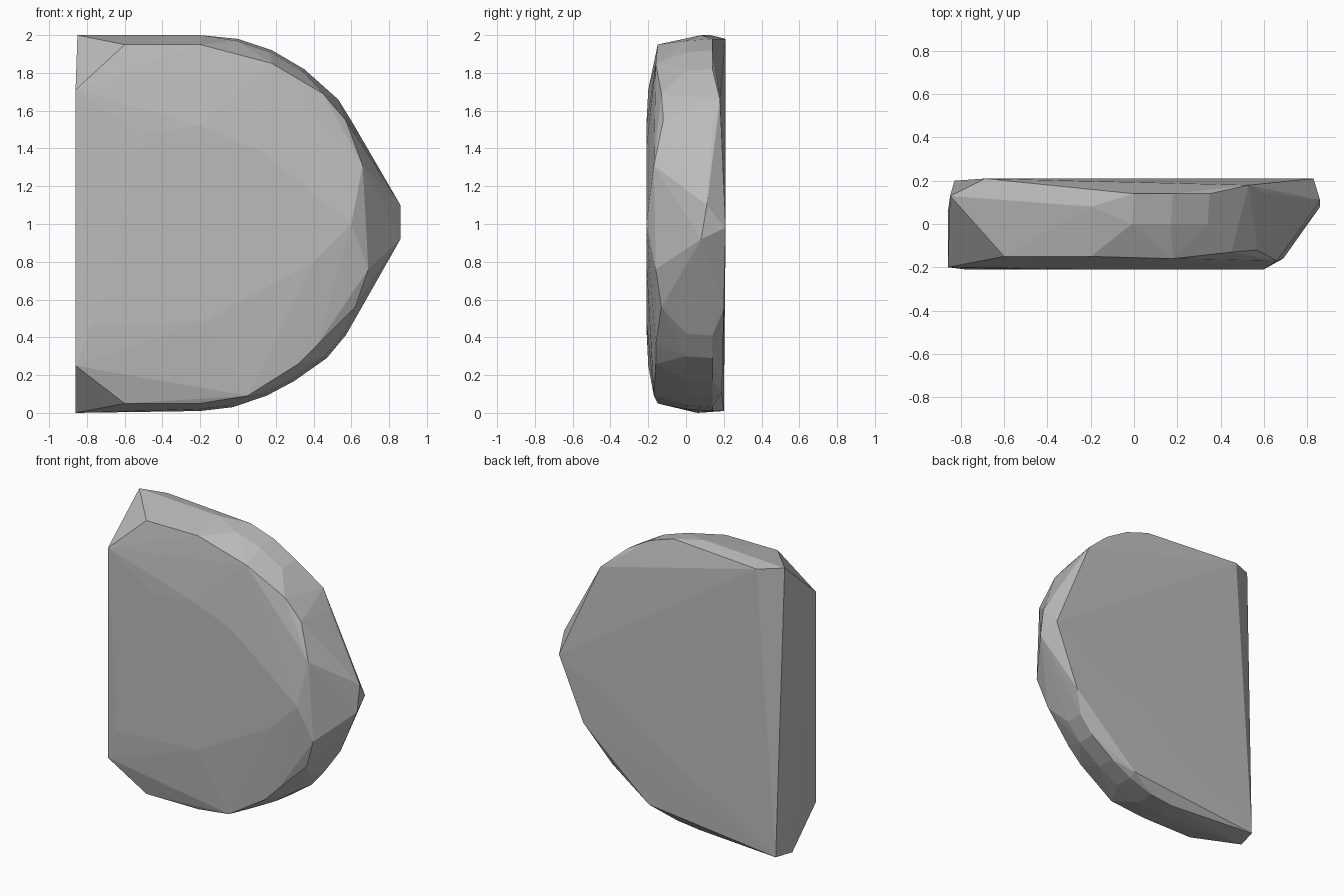
import bpy
import bmesh

# Remove the default object only
default_cube = bpy.data.objects.get("Cube")
if default_cube:
    bpy.data.objects.remove(default_cube, do_unlink=True)


def make_material(name, colour):
    """Plain flat material, visible in both viewport and render."""
    material = bpy.data.materials.new(name)
    material.use_nodes = True
    material.diffuse_color = colour
    for node in material.node_tree.nodes:
        if node.type == "BSDF_PRINCIPLED":
            node.inputs["Base Color"].default_value = colour
    return material


def at_depth(profile, depth):
    """Place a flat (x, z) profile at one depth."""
    return [(x, depth, z) for x, z in profile]


def build_hull(name, points, material):
    """Wrap a faceted solid tightly around the guide profiles."""
    mesh = bpy.data.meshes.new(name)
    shape = bmesh.new()
    for point in points:
        shape.verts.new(point)
    bmesh.ops.convex_hull(shape, input=shape.verts[:])
    loose = [vert for vert in shape.verts if not vert.link_faces]
    bmesh.ops.delete(shape, geom=loose, context="VERTS")
    bmesh.ops.recalc_face_normals(shape, faces=shape.faces[:])
    for face in shape.faces:
        face.smooth = False
    shape.to_mesh(mesh)
    shape.free()
    mesh.materials.append(material)
    slab = bpy.data.objects.new(name, mesh)
    bpy.context.scene.collection.objects.link(slab)
    return slab


# Nearly flat front plateau
front_plateau = [(-0.78, 0.46), (-0.17, 0.49), (0.4, 0.8), (0.6, 1),
                 (0.1, 1.4), (-0.2, 1.52), (-0.5, 1.48)]

# Bevelled front edge, running round from the straight side
front_edge = [(-0.86, -0.2, 0.25), (-0.6, -0.15, 0.05), (-0.2, -0.15, 0.05),
              (0.05, -0.17, 0.09), (0.32, -0.16, 0.26), (0.42, -0.16, 0.36),
              (0.62, -0.13, 0.56), (0.69, -0.16, 0.76), (0.66, -0.17, 1.31),
              (0.57, -0.12, 1.55), (0.45, -0.13, 1.69), (0.18, -0.16, 1.85),
              (-0.2, -0.15, 1.95), (-0.6, -0.15, 1.95), (-0.86, -0.2, 1.71)]

# Curved rim: lower arc, blunt tip, upper arc
lower_rim = [(-0.2, 0.01), (-0.03, 0.03), (0.15, 0.09), (0.3, 0.17),
             (0.47, 0.29), (0.57, 0.41), (0.65, 0.55)]
blunt_tip = [(0.86, 0.08, 0.92), (0.86, 0.11, 1.1), (0.83, 0.21, 0.98)]
upper_rim = [(0, 1.98), (0.18, 1.92), (0.35, 1.82), (0.52, 1.65),
             (0.61, 1.53)]

# Corners of the flat back and of the straight side
back_corners = [(-0.69, 0.21, 1.98), (0.53, 0.18, 1.66), (0.65, 0.2, 0.55),
                (0.15, 0.19, 0.11), (-0.83, 0.2, 0.01)]
side_corners = [(-0.86, 0.06, 0), (-0.85, 0.13, 2), (-0.2, 0.08, 2)]

# The rim has a near and a far row of facets, the near row slightly inset
near_rim = [(x - 0.01, 0, z + (0.01 if z < 1 else -0.01))
            for x, z in lower_rim + upper_rim]
far_rim = at_depth(lower_rim, 0.14) + at_depth(upper_rim, 0.14)

stone_grey = make_material("stone grey", (0.5, 0.5, 0.5, 1))
build_hull("half_round_slab",
           at_depth(front_plateau, -0.21) + front_edge + near_rim + far_rim
           + blunt_tip + back_corners + side_corners,
           stone_grey)
